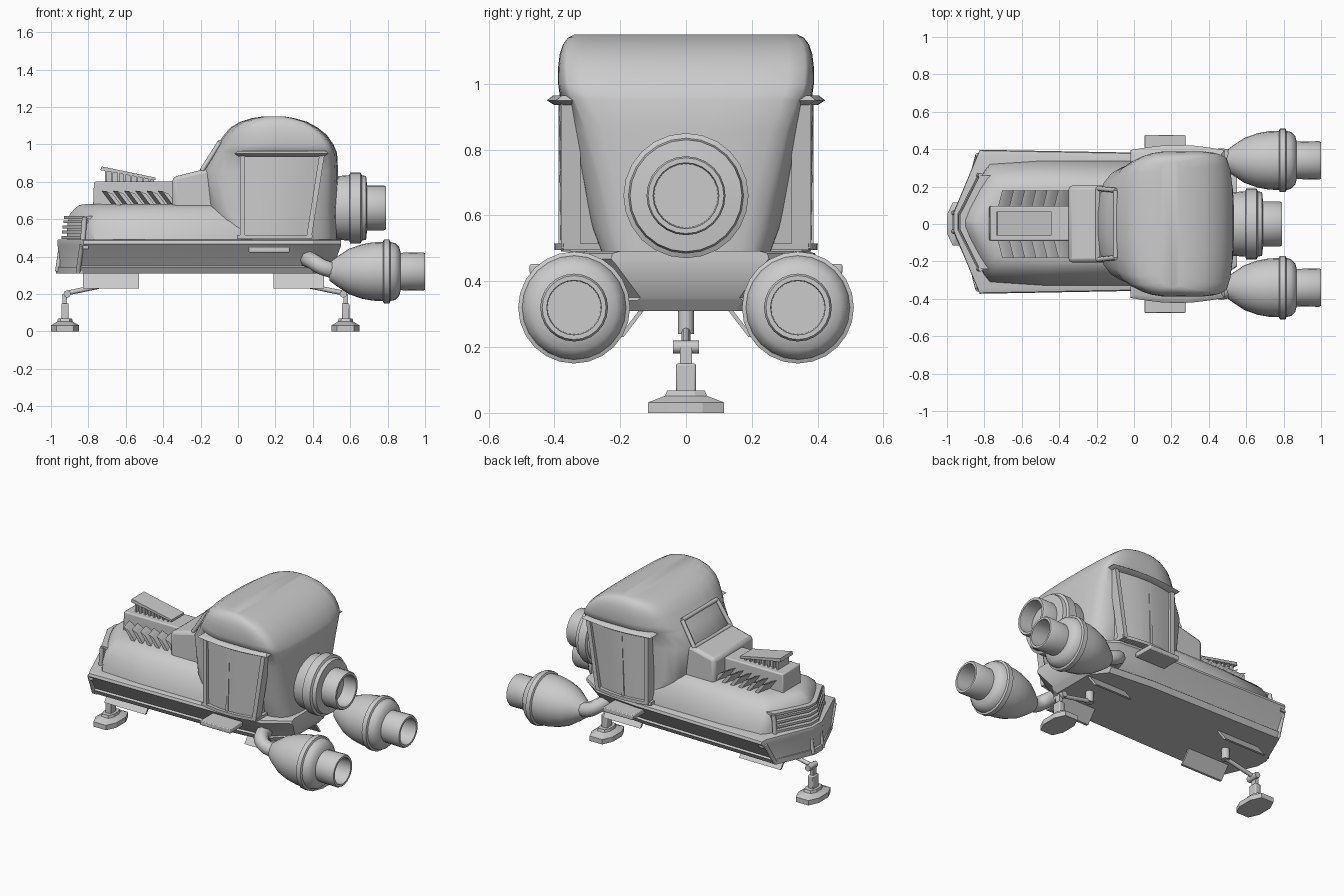
import bpy, bmesh, math
from mathutils import Vector

if "Cube" in bpy.data.objects:
    bpy.data.objects.remove(bpy.data.objects["Cube"])

grey = bpy.data.materials.new("plain_grey")
grey.use_nodes = True
grey.diffuse_color = (0.6, 0.6, 0.6, 1)
grey.node_tree.nodes["Principled BSDF"].inputs["Base Color"].default_value = (0.6, 0.6, 0.6, 1)


def loft(name, rings, angle=32, bevel=0):
    """Skin a stack of equal closed rings and cap both ends."""
    bm = bmesh.new()
    loops = [[bm.verts.new(p) for p in ring] for ring in rings]
    n = len(loops[0])
    for a, b in zip(loops, loops[1:]):
        for i in range(n):
            j = (i + 1) % n
            bm.faces.new((a[i], a[j], b[j], b[i]))
    bm.faces.new(loops[0])
    bm.faces.new(loops[-1])
    bmesh.ops.recalc_face_normals(bm, faces=bm.faces)
    mesh = bpy.data.meshes.new(name)
    bm.to_mesh(mesh)
    bm.free()
    for p in mesh.polygons:
        p.use_smooth = True
    mesh.set_sharp_from_angle(angle=math.radians(angle))
    mesh.materials.append(grey)
    ob = bpy.data.objects.new(name, mesh)
    bpy.context.collection.objects.link(ob)
    if bevel:
        mod = ob.modifiers.new("soft_edges", "BEVEL")
        mod.width, mod.segments = bevel, 2
    return ob


def prism(name, xz, y0, y1, bevel=0):
    return loft(name, [[(x, y, z) for x, z in xz] for y in (y0, y1)], bevel=bevel)


def box(name, x, y, z, bevel=0):
    return prism(name, [(x[0], z[0]), (x[1], z[0]), (x[1], z[1]), (x[0], z[1])], *y, bevel=bevel)


def lathe(name, profile, y, z, sides=24):
    """Turn an (x, radius) profile about a lengthwise axis."""
    turn = [math.tau * i / sides for i in range(sides)]
    return loft(name, [[(x, y + r * math.cos(t), z + r * math.sin(t)) for t in turn]
                       for x, r in profile], 40)


def tube(name, pts, r):
    cu = bpy.data.curves.new(name, "CURVE")
    cu.dimensions, cu.bevel_depth, cu.bevel_resolution = "3D", r, 2
    cu.use_fill_caps = True
    cu.resolution_u = 6
    sp = cu.splines.new("BEZIER")
    sp.bezier_points.add(len(pts) - 1)
    for bp, p in zip(sp.bezier_points, pts):
        bp.co = p
        bp.handle_left_type = bp.handle_right_type = "AUTO"
    cu.materials.append(grey)
    ob = bpy.data.objects.new(name, cu)
    bpy.context.collection.objects.link(ob)
    return ob


def plan(half, z, rounds=0, shift=0):
    """Mirror a half outline across y and round its corners by cutting."""
    pts = [Vector((x, y)) for x, y in half] + [Vector((x, -y)) for x, y in reversed(half)]
    for _ in range(rounds):
        cut = []
        for a, b in zip(pts, pts[1:] + pts[:1]):
            cut += [a.lerp(b, 0.25), a.lerp(b, 0.75)]
        pts = cut
    return [(p.x, p.y + shift, z) for p in pts]


def chevron(name, z0, z1, tip, side, w, t):
    """A bent bar that wraps round the nose."""
    half = [(tip, 0.04), (side, w), (side + t, w), (tip + t, 0.04)]
    return loft(name, [plan(half, z, shift=0.01) for z in (z0, z1)])


# Lower hull with an undercut side and a lower flange
hull = []
for z, inset in ((.31, .10), (.342, .08), (.35, .09), (.455, .012), (.468, 0), (.485, .005), (.492, .03)):
    tail = .55 - max(0, .40 - z) * .8
    hull.append(plan([(-.965 + inset * .1, .05), (-.825 - inset * .35, .385 - inset), (.1, .368 - inset),
                      (.4, .34 - inset), (tail, .24 - inset)], z, shift=.012))
loft("hull", hull, 25)

# Nose bumper frame and grille
chevron("bumper_lower_rail", .31, .345, -.972, -.862, .29, .03)
chevron("bumper_upper_rail", .44, .475, -.957, -.83, .375, .03)
for s in (-1, 1):
    for x, y, lean in ((-.965, .05, 0), (-.855, .285, .075)):
        tube("bumper_post", [(x, s * y + .01, .32), (x + .02, s * (y + lean) + .01, .46)], .013)
    tube("grille_post", [(-.83, s * .25 + .01, .48), (-.82, s * .25 + .01, .61)], .014)
for i in range(4):
    z = .495 + i * .028
    chevron("grille_slat", z, z + .015, -.945 + i * .004, -.84 + i * .004, .245, .04)
chevron("grille_cap", .602, .618, -.93, -.825, .25, .06)

# Rounded hood
hood = []
for z, nose, w in ((.48, -.915, .335), (.53, -.915, .325), (.585, -.91, .30), (.625, -.9, .275),
                   (.655, -.875, .245), (.674, -.85, .21), (.682, -.81, .16)):
    hood.append(plan([(nose, .03), (nose + .10, w * .78), (nose + .16, w), (.3, w)], z, 1, .005))
loft("hood", hood, 45)

# Cab with a domed roof, an overhang above the doors and a tapered lower rear
cab = []
for z, x0, x1, wf, wm, wr in (
        (.48, -.03, .53, .31, .25, .17), (.56, -.10, .53, .28, .28, .19), (.64, -.17, .53, .24, .30, .21),
        (.86, -.20, .535, .225, .345, .28), (.95, -.145, .53, .24, .36, .325), (.965, -.135, .525, .245, .38, .335),
        (1.0, -.11, .51, .26, .385, .345), (1.05, -.075, .475, .28, .385, .35),
        (1.09, -.04, .425, .29, .38, .35), (1.12, .01, .37, .30, .37, .345),
        (1.14, .075, .30, .30, .355, .335), (1.15, .14, .24, .30, .335, .325)):
    front = x0 + (x1 - x0) * .28
    cab.append(plan([(x0, wf), (front, max(wm, .33)), ((front + x1) / 2, wm + .005),
                     (x1 - (x1 - x0) * .12, wm), (x1, wr)], z, 2))
loft("cab", cab, 50)

# Cowl and windshield frame
prism("cowl", [(-.35, .62), (-.35, .825), (-.19, .865), (-.05, .865), (-.05, .62)], -.205, .205, .02)
low, high = Vector((-.193, 0, .86)), Vector((-.098, 0, 1.01))
corners = [low + Vector((0, -.19, 0)), low + Vector((0, .19, 0)),
           high + Vector((0, .18, 0)), high + Vector((0, -.18, 0))]
for a, b in zip(corners, corners[1:] + corners[:1]):
    tube("windshield_frame", [a, b], .013)


# Bowed side doors with posts, cap, sill and step
def door_ring(z, grow, s):
    t = (z - .49) / .46
    x0, x1, y = .015 - grow, .375 + .075 * t + grow, .352 + .008 * t + grow
    outer = [(x0 + (x1 - x0) * k / 6, y + .028 * math.sin(math.pi * k / 6)) for k in range(7)]
    return [(x, s * v, z) for x, v in [(x0, .2)] + outer + [(x1, .2)]]


for s in (-1, 1):
    loft("door", [door_ring(.49, 0, s), door_ring(.95, 0, s)], 40)
    loft("door_cap", [door_ring(.935, .012, s), door_ring(.95, .035, s), door_ring(.965, .015, s)], 40)
    loft("door_sill", [door_ring(.495, .02, s), door_ring(.515, .02, s)], 40)
    for base, top, y in ((.01, .01, .35), (.365, .435, .35), (.18, .195, .377)):
        h = .008 if y > .36 else .014
        ys = (s * (y - .03), s * (y + (.01 if y > .36 else .03)))
        prism("door_post", [(base, .50), (base + 2 * h, .50), (top + 2 * h, .945), (top, .945)], *ys)
    box("step_tread", (.055, .275), (s * .34, s * .475), (.422, .452), .005)

# Engine block, intake scoop and exhaust fins on the hood
prism("engine_block", [(-.775, .66), (-.77, .80), (-.33, .80), (-.33, .66)], -.09, .095, .008)
prism("scoop_lid", [(-.735, .862), (-.73, .882), (-.44, .822), (-.44, .808)], -.062, .067)
prism("scoop_core", [(-.70, .79), (-.70, .86), (-.45, .81), (-.45, .79)], -.035, .04)
for i in range(8):
    x = -.71 + i * .033
    top = .862 - (x + .71) * .19
    prism("scoop_rib", [(x, .80), (x + .01, .80), (x + .01, top), (x, top)], -.055, .06)
for s in (-1, 1):
    for i in range(6):
        x = -.72 + i * .06
        root = [(x, .75), (x + .035, .735), (x + .085, .67), (x + .06, .67)]
        loft("exhaust_fin", [[(u + d, s * y, z) for u, z in root] for d, y in ((-.01, .08), (.015, .18))])

# Rear thruster
lathe("rear_thruster", [(.48, .15), (.53, .17), (.595, .175), (.60, .19), (.655, .19), (.662, .175),
                        (.685, .17), (.69, .12), (.78, .12), (.79, .115), (.79, .1), (.70, .097)], 0, .66)

# Side thrusters and their feed pipes
for s in (-1, 1):
    lathe("side_thruster", [(.49, .05), (.53, .08), (.59, .12), (.66, .145), (.72, .156), (.775, .158),
                            (.78, .17), (.81, .17), (.815, .158), (.84, .152), (.862, .13), (.87, .1),
                            (.99, .103), (1.0, .097), (1.0, .083), (.88, .081)], s * .34, .32)
    tube("feed_pipe", [(.37, s * .22, .385), (.40, s * .33, .375), (.45, s * .36, .345),
                       (.54, s * .34, .32)], .045)

# Two landing legs with hinged bay doors
for foot, hinge, bay in ((-.925, -.70, (-.83, -.53)), (.575, .34, (.19, .46))):
    pad = [(-.075, .05), (-.045, .115), (.045, .115), (.075, .05)]
    loft("foot_pad", [plan([(foot + x * k, y * k) for x, y in pad], z)
                      for z, k in ((0, 1), (.032, 1), (.052, .55), (.068, .5))], 20)
    box("leg_sleeve", (foot - .02, foot + .02), (-.03, .03), (.06, .15), .006)
    box("leg_post", (foot - .012, foot + .012), (-.018, .018), (.14, .20))
    knee = foot + (.012 if foot < 0 else -.012)
    tube("leg_knuckle", [(knee, -.04, .2), (knee, .04, .2)], .02)
    tube("leg_arm", [(knee, 0, .205), (hinge, 0, .25)], .013)
    tube("leg_hinge", [(hinge, 0, .24), (hinge, 0, .32)], .025)
    for s in (-1, 1):
        edge = [(s * .125, .315), (s * .14, .315), (s * .205, .23), (s * .19, .23)]
        loft("bay_door", [[(x, y, z) for y, z in edge] for x in bay])
